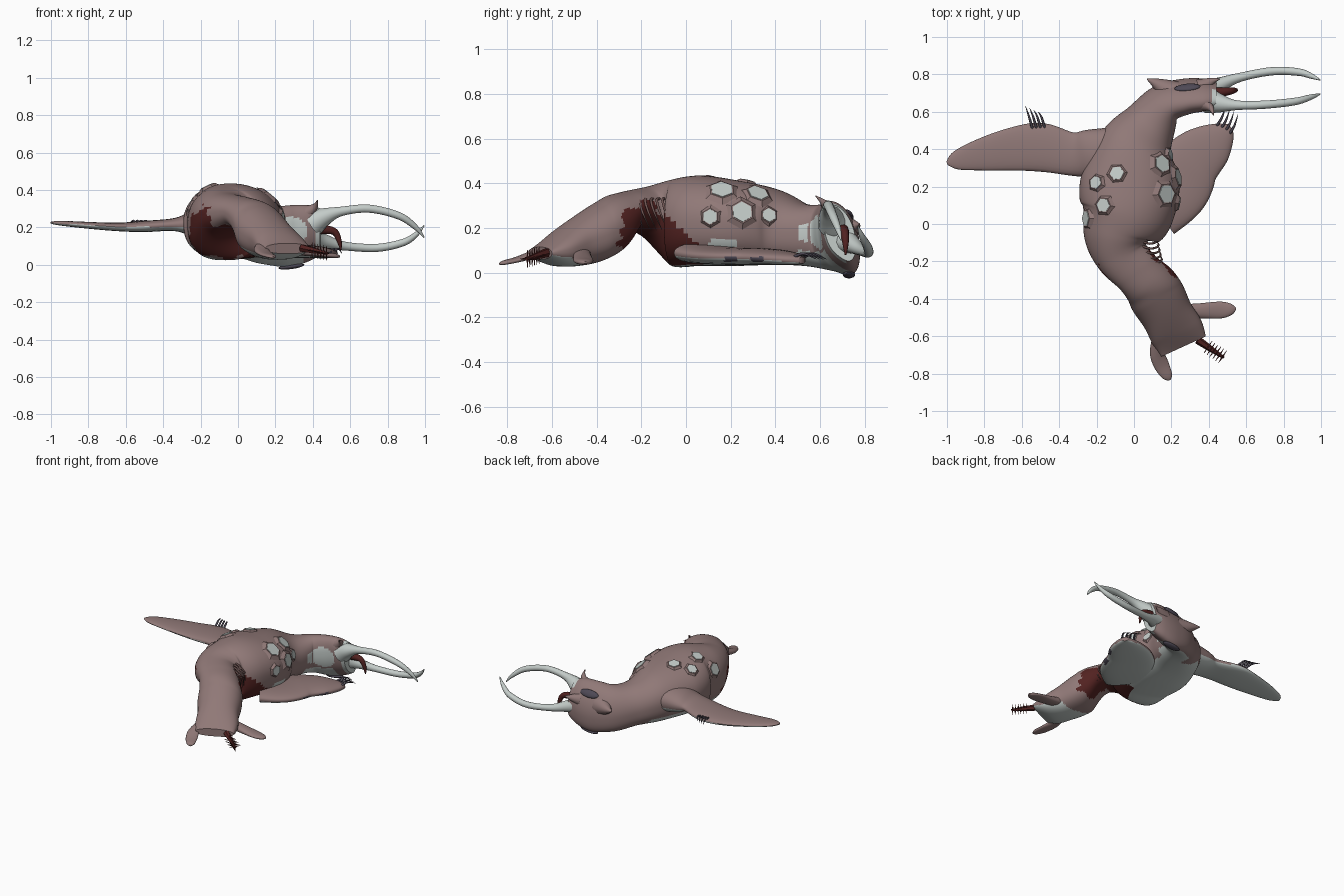
import bpy, bmesh, math
from mathutils import Vector, Matrix
from mathutils.bvhtree import BVHTree

if "Cube" in bpy.data.objects:
    bpy.data.objects.remove(bpy.data.objects["Cube"])


def make_material(name, rgb):
    m = bpy.data.materials.new(name)
    m.use_nodes = True
    m.diffuse_color = (*rgb, 1)
    m.node_tree.nodes["Principled BSDF"].inputs["Base Color"].default_value = (*rgb, 1)
    return m


HIDE = make_material("dusty pink hide", (0.28, 0.19, 0.185))
PALE = make_material("pale grey", (0.55, 0.6, 0.58))
MEAT = make_material("dark red flesh", (0.085, 0.016, 0.015))
DARK = make_material("dark violet grey", (0.075, 0.065, 0.09))
BONE = make_material("brown bone", (0.16, 0.09, 0.085))
ALL = [HIDE, PALE, MEAT, DARK, BONE]


def finish(name, bm, mats, rule=None, angle=50):
    bmesh.ops.recalc_face_normals(bm, faces=bm.faces)
    if rule:
        for f in bm.faces:
            f.material_index = ALL.index(rule(f.calc_center_median(), f.normal))
    me = bpy.data.meshes.new(name)
    bm.to_mesh(me)
    ob = bpy.data.objects.new(name, me)
    bpy.context.collection.objects.link(ob)
    for m in mats:
        me.materials.append(m)
    bpy.ops.object.select_all(action='DESELECT')
    ob.select_set(True)
    bpy.context.view_layer.objects.active = ob
    bpy.ops.object.shade_smooth_by_angle(angle=math.radians(angle))
    return ob


def spline(pts, steps):
    """Smooth interpolation through rows of numbers."""
    out = []
    pts = [Vector(p) for p in pts]
    for i in range(len(pts) - 1):
        a, b, c, d = pts[max(i - 1, 0)], pts[i], pts[i + 1], pts[min(i + 2, len(pts) - 1)]
        for s in range(steps):
            t = s / steps
            out.append(b + (c - a) * (t / 2) + (a * 2 - b * 5 + c * 4 - d) * (t * t / 2)
                       + (b * 3 - a - c * 3 + d) * (t ** 3 / 2))
    return out + [pts[-1]]


def skin(bm, rings):
    loops = [[bm.verts.new(p) for p in r] for r in rings]
    n = len(loops[0])
    for a, b in zip(loops, loops[1:]):
        for i in range(n):
            bm.faces.new((a[i], a[(i + 1) % n], b[(i + 1) % n], b[i]))
    bm.faces.new(loops[0])
    bm.faces.new(loops[-1])


def loft(name, rows, rule, sides=24, steps=6):
    """Rows are x, y, half width, bottom, top and optional tilt; rings stand across the path."""
    rows = spline(rows, steps)
    rings = []
    for i, (x, y, w, lo, hi, *tilt) in enumerate(rows):
        a, b = rows[max(i - 2, 0)], rows[min(i + 2, len(rows) - 1)]
        d = Vector((b[0] - a[0], b[1] - a[1], 0)).normalized()
        side = Vector((-d.y * w, d.x * w, sum(tilt)))
        ring = []
        for k in range(sides):
            t = 2 * math.pi * k / sides
            c, s = math.cos(t), math.sin(t)
            power = 0.95 if s > 0 else 0.78
            c = math.copysign(abs(c) ** power, c)
            s = math.copysign(abs(s) ** power, s)
            ring.append(Vector((x, y, (lo + hi) / 2)) + side * c + Vector((0, 0, (hi - lo) / 2 * s)))
        rings.append(ring)
    bm = bmesh.new()
    skin(bm, rings)
    return finish(name, bm, ALL, rule)


def tubes(name, paths, mat, sides=10, steps=6):
    """Round tapering tubes; path rows are x, y, z, radius."""
    bm = bmesh.new()
    for path in paths:
        rows = spline(path, steps)
        rings = []
        for i, r in enumerate(rows):
            d = (rows[min(i + 1, len(rows) - 1)] - rows[max(i - 1, 0)]).to_3d().normalized()
            u = d.orthogonal() if abs(d.z) > 0.95 else d.cross(Vector((0, 0, 1)))
            u.normalize()
            v = d.cross(u)
            rings.append([r.to_3d() + (u * math.cos(t) + v * math.sin(t)) * max(r[3], 0.0008)
                          for t in (2 * math.pi * k / sides for k in range(sides))])
        skin(bm, rings)
    return finish(name, bm, [mat])


# Body from snout to torn hind end
def inside(u, v, cu, cv, ru, rv):
    return ((u - cu) / ru) ** 2 + ((v - cv) / rv) ** 2 < 1


def body_colour(c, n):
    x, y, z = c
    ragged = 0.018 * math.sin(x * 45 + z * 20) + 0.012 * math.sin(z * 90 + y * 30)
    if x > 0.415 and 0.5 < y < 0.72:
        return PALE
    under_wound = -0.29 < y + ragged < -0.06 and (n.z < -0.25 or n.y < -0.3)
    side_wound = -0.27 < y + ragged < 0.06 and n.x > 0.2
    if (under_wound or side_wound) and z + ragged < min(0.3, 0.17 - 0.9 * y):
        return MEAT
    if n.x > 0.2 and inside(y, z, 0.17, 0.13, 0.065, 0.025):
        return PALE
    if -0.06 < y < 0.55 and x < 0.24 and n.z < (-0.5 if x < 0 else -0.75):
        return PALE
    if y > 0.5 and 0.05 < x < 0.35 and n.z < -0.4 and n.y < 0.1:
        return PALE
    if y > 0.5 and n.y < -0.15 and inside(x, z, 0.29, 0.18, 0.08, 0.075):
        return PALE
    if y < -0.42 and n.z < -0.6:
        return PALE
    return HIDE


body = loft("body", [
    (0.44, 0.69, 0.07, 0.07, 0.29, 0.05), (0.37, 0.69, 0.088, 0.035, 0.305, 0.06),
    (0.27, 0.68, 0.097, 0.008, 0.305, 0.06), (0.16, 0.64, 0.11, 0.015, 0.3, 0.04),
    (0.08, 0.53, 0.15, 0.03, 0.31, 0.01), (0.01, 0.4, 0.21, 0.035, 0.375, 0),
    (-0.02, 0.22, 0.265, 0.03, 0.415, 0), (-0.04, 0.06, 0.25, 0.03, 0.435, 0),
    (-0.08, -0.07, 0.19, 0.035, 0.415, 0), (-0.06, -0.17, 0.145, 0.16, 0.385, 0),
    (0.02, -0.26, 0.13, 0.2, 0.365, 0), (0.09, -0.335, 0.145, 0.09, 0.345, 0), (0.13, -0.4, 0.15, 0.05, 0.31, 0),
    (0.18, -0.49, 0.14, 0.03, 0.25, 0), (0.23, -0.58, 0.145, 0.03, 0.18, 0),
    (0.265, -0.655, 0.13, 0.06, 0.115, 0)], body_colour, 64, 14)


# Front flippers and rear flukes
def pale_below(c, n):
    return PALE if n.z < -0.3 else HIDE


def bruised(c, n):
    if n.z < 0.3 and n.x > 0.3 and (inside(c.y, c.z, 0.2, 0.06, 0.03, 0.02)
                                    or inside(c.y, c.z, 0.32, 0.06, 0.03, 0.02)):
        return DARK
    return PALE if n.z < -0.5 else HIDE


def all_hide(c, n):
    return HIDE


loft("right_front_flipper", [
    (-0.1, 0.37, 0.15, 0.12, 0.32), (-0.24, 0.375, 0.13, 0.15, 0.29), (-0.34, 0.375, 0.115, 0.18, 0.25),
    (-0.5, 0.41, 0.13, 0.175, 0.235), (-0.65, 0.4, 0.115, 0.18, 0.225),
    (-0.82, 0.37, 0.085, 0.195, 0.23), (-0.95, 0.34, 0.05, 0.21, 0.235),
    (-1.0, 0.325, 0.01, 0.22, 0.23)], pale_below)
loft("left_front_flipper", [
    (0.1, 0.11, 0.2, 0.04, 0.14), (0.22, 0.2, 0.19, 0.035, 0.115),
    (0.31, 0.33, 0.16, 0.035, 0.11), (0.41, 0.42, 0.125, 0.035, 0.1),
    (0.48, 0.485, 0.07, 0.035, 0.085), (0.515, 0.52, 0.02, 0.04, 0.07)], bruised, 32, 12)
loft("left_rear_fluke", [
    (0.22, -0.47, 0.04, 0.07, 0.13), (0.34, -0.465, 0.04, 0.05, 0.1), (0.46, -0.46, 0.045, 0.04, 0.07),
    (0.52, -0.455, 0.03, 0.035, 0.06), (0.545, -0.45, 0.006, 0.04, 0.05)], all_hide)
loft("right_rear_fluke", [
    (0.14, -0.6, 0.04, 0.07, 0.14), (0.125, -0.69, 0.04, 0.06, 0.1), (0.15, -0.76, 0.04, 0.045, 0.07),
    (0.18, -0.815, 0.027, 0.035, 0.055), (0.19, -0.835, 0.006, 0.035, 0.045)], all_hide)

# Tusks with thick roots, and the limp tongue
tubes("tusks", [
    [(0.4, 0.66, 0.22, 0.07), (0.46, 0.645, 0.255, 0.05), (0.55, 0.635, 0.285, 0.026), (0.7, 0.638, 0.3, 0.022),
     (0.86, 0.655, 0.262, 0.02), (0.95, 0.68, 0.2, 0.014), (0.995, 0.695, 0.145, 0.003)],
    [(0.4, 0.715, 0.14, 0.06), (0.46, 0.745, 0.125, 0.04), (0.57, 0.785, 0.1, 0.024), (0.74, 0.817, 0.09, 0.022),
     (0.88, 0.812, 0.118, 0.02), (0.95, 0.79, 0.16, 0.014), (0.995, 0.77, 0.21, 0.003)]], PALE, 14)
tubes("tongue", [[(0.42, 0.7, 0.19, 0.03), (0.51, 0.71, 0.18, 0.02), (0.54, 0.715, 0.13, 0.014),
                  (0.55, 0.715, 0.08, 0.004)]], MEAT)

# Head crest and cheek spikes
tubes("head_spikes", [
    [(0.2, 0.7, 0.18, 0.075), (0.13, 0.745, 0.19, 0.035), (0.07, 0.775, 0.2, 0.003)],
    [(0.36, 0.65, 0.27, 0.05), (0.41, 0.62, 0.31, 0.018), (0.425, 0.58, 0.345, 0.002)],
    [(0.36, 0.73, 0.2, 0.05), (0.42, 0.765, 0.21, 0.018), (0.46, 0.775, 0.215, 0.002)]], HIDE)

# Ribs, claws and bare tail spine
ribs = []
for i in range(7):
    y = -0.09 - 0.026 * i
    x = 0.006 * i
    ribs.append([(0.03 + x, y, 0.33, 0.007), (0.085 + x, y - 0.015, 0.325, 0.006),
                 (0.125 + x, y, 0.27, 0.005), (0.11 + x, y + 0.035, 0.19, 0.001)])
tubes("ribs", ribs, BONE, 8)
claws = []
for i in range(4):
    x = -0.56 + 0.022 * i
    claws.append([(x + 0.02, 0.5, 0.21, 0.008), (x, 0.57, 0.235, 0.006), (x - 0.02, 0.63 - 0.01 * i, 0.22, 0.001)])
    x, y = 0.44 + 0.022 * i, 0.54 - 0.015 * i
    claws.append([(x, y - 0.02, 0.065, 0.008), (x + 0.03, y + 0.03, 0.085, 0.006), (x + 0.05, y + 0.09, 0.06, 0.001)])
tubes("claws", claws, DARK, 8)
start, end = Vector((0.34, -0.62, 0.09)), Vector((0.48, -0.715, 0.06))
spine = [[(*start, 0.022), (*start.lerp(end, 0.5), 0.016), (*end, 0.007)]]
across = (end - start).cross(Vector((0, 0, 1))).normalized()
for i in range(6):
    p = start.lerp(end, 0.4 + 0.11 * i)
    for d in (across, -across, Vector((0, 0, 1)), Vector((0, 0, -1))):
        spine.append([(*p, 0.005), (*(p + d * 0.04), 0.001)])
tubes("tail_spine", spine, MEAT, 6, 3)

# Low hexagonal scutes with pale centres, seated on the hide
source = bmesh.new()
source.from_mesh(body.data)
tree = BVHTree.FromBMesh(source)
source.free()


def seat(origin, ray):
    """Frame on the hide where the ray lands, z pointing outward."""
    loc, n, _, _ = tree.ray_cast(Vector(origin), Vector(ray))
    m = n.to_track_quat('Z', 'Y').to_matrix().to_4x4()
    m.translation = loc
    return m


def scutes(name, frames, mat, scale, depth, taper):
    bm = bmesh.new()
    for m, r in frames:
        bmesh.ops.create_cone(bm, cap_ends=True, segments=6, radius1=r * scale,
                              radius2=r * scale * taper, depth=depth, matrix=m)
    finish(name, bm, [mat], angle=20)


frames = [(seat((2, y, z), (-1, 0, 0)), r) for y, z, r in (
    (0.16, 0.365, 0.055), (0.32, 0.35, 0.05), (0.25, 0.27, 0.05), (0.11, 0.25, 0.036), (0.37, 0.255, 0.034))]
frames += [(seat((x, y, 2), (0, 0, -1)), r) for x, y, r in (
    (-0.09, 0.27, 0.04), (-0.2, 0.22, 0.037), (-0.16, 0.1, 0.04), (-0.25, 0.03, 0.045))]
scutes("scute_rims", frames, HIDE, 1.55, 0.018, 0.7)
scutes("scute_centres", frames, PALE, 1.0, 0.024, 0.95)

# Eyes on both cheeks, long axis along the head
bm = bmesh.new()
for z in (2, -2):
    m = seat((0.285, 0.73, z), (0, 0, -z))
    n = m.col[2].to_3d()
    along = (Vector((1, 0, 0)) - n * n.x).normalized()
    turn = Matrix((along, n.cross(along), n)).transposed().to_4x4()
    turn.translation = m.translation
    bmesh.ops.create_uvsphere(bm, u_segments=20, v_segments=10, radius=1,
                              matrix=turn @ Matrix.Diagonal((0.07, 0.028, 0.014, 1)))
finish("eyes", bm, [DARK])
